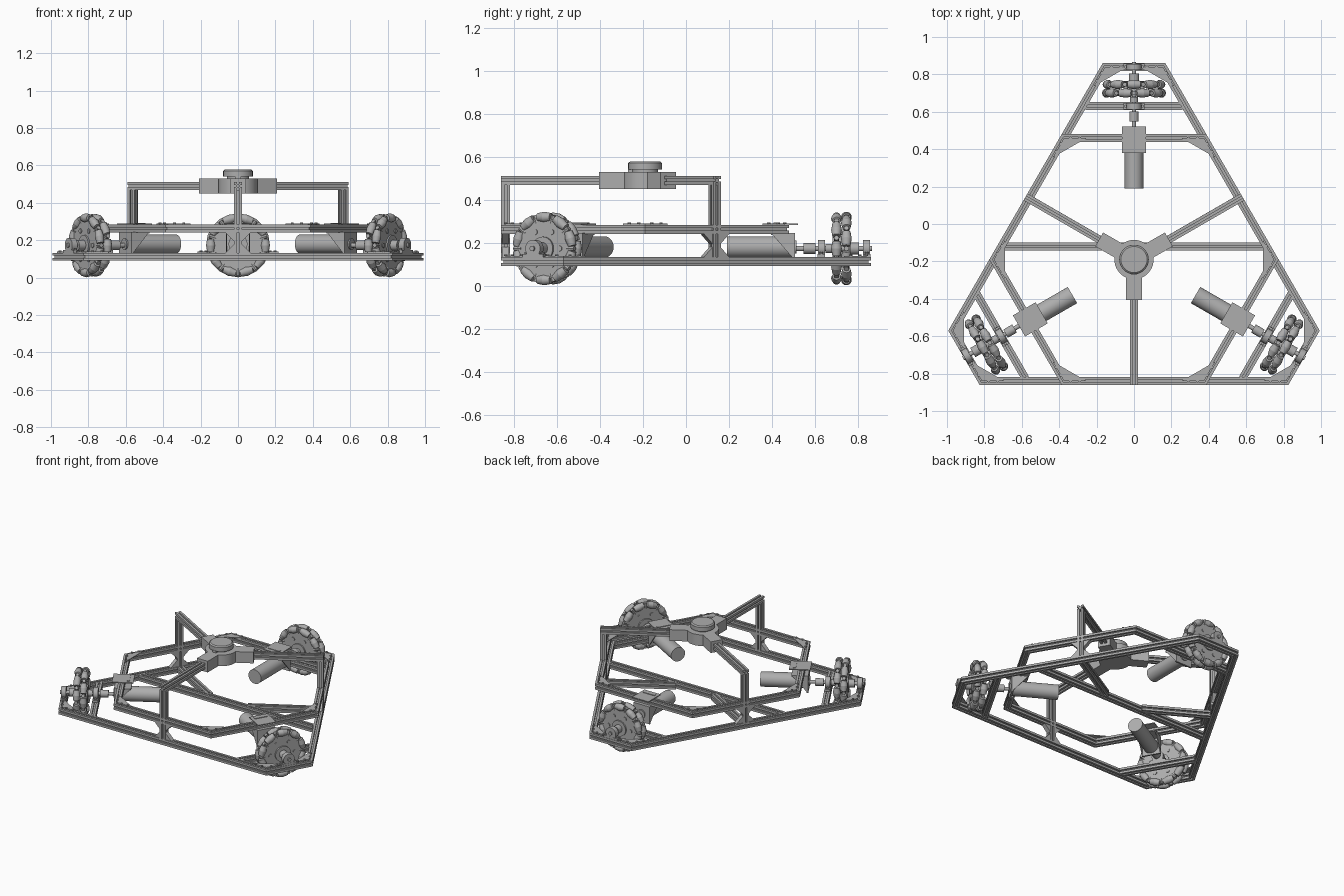
import bpy, bmesh, math
from mathutils import Vector, Matrix

cube = bpy.data.objects.get("Cube")
if cube:
    bpy.data.objects.remove(cube, do_unlink=True)

grey = bpy.data.materials.new("aluminium_grey")
grey.use_nodes = True
colour = (0.42, 0.42, 0.42, 1)
grey.diffuse_color = colour
grey.node_tree.nodes["Principled BSDF"].inputs["Base Color"].default_value = colour

CENTRE = Vector((0, -0.19, 0))      # hub of the three-fold symmetry
BAR = 0.042                         # extrusion width
LOW, MID, HIGH = 0.112, 0.262, 0.49  # heights of the three frame levels
AP = 0.649                          # distance of long sides from the hub
AXLE = 0.173
Z = Vector((0, 0, 1))


def slotted_profile(s):
    """Square section with a T-slot in each side."""
    h, g, d = s / 2, s * 0.13, s * 0.27
    side = [(-h, -h), (-g, -h), (-g, -h + d), (g, -h + d), (g, -h)]
    pts = []
    for k in range(4):
        c, n = [(1, 0), (0, 1), (-1, 0), (0, -1)][k]
        pts += [(x * c - y * n, x * n + y * c) for x, y in side]
    return pts


PROFILE = slotted_profile(BAR)


def bridge(bm, a, b):
    for i in range(len(a)):
        j = (i + 1) % len(a)
        bm.faces.new((a[i], a[j], b[j], b[i]))


def prism(bm, pts, along):
    a = [bm.verts.new(p) for p in pts]
    b = [bm.verts.new(Vector(p) + Vector(along)) for p in pts]
    bridge(bm, a, b)
    bm.faces.new(a)
    bm.faces.new(b)


def beam(bm, p, q):
    p, q = Vector(p), Vector(q)
    d = (q - p).normalized()
    up = Z if abs(d.z) < 0.5 else Vector((0, 1, 0))
    side = d.cross(up)
    prism(bm, [p + side * u + up * v for u, v in PROFILE], q - p)


def box(bm, centre, size):
    m = Matrix.Translation(centre) @ Matrix.Diagonal((*size, 1))
    bmesh.ops.create_cube(bm, size=1, matrix=m)


def cyl(bm, centre, axis, r, length, seg=32, r2=None):
    rot = Vector(axis).to_track_quat('Z', 'Y').to_matrix().to_4x4()
    bmesh.ops.create_cone(bm, cap_ends=True, segments=seg, radius1=r,
                          radius2=r if r2 is None else r2, depth=length,
                          matrix=Matrix.Translation(centre) @ rot)


def part(name, build, triple=False):
    """Make one object, or three around the hub, from a build function."""
    bm = bmesh.new()
    build(bm)
    bmesh.ops.recalc_face_normals(bm, faces=bm.faces)
    mesh = bpy.data.meshes.new(name)
    bm.to_mesh(mesh)
    bm.free()
    mesh.materials.append(grey)
    mesh.shade_smooth()
    mesh.set_sharp_from_angle(angle=math.radians(32))
    for k, where in enumerate(("back", "right", "left") if triple else ("",)):
        obj = bpy.data.objects.new(f"{where}_{name}" if where else name, mesh)
        obj.matrix_world = Matrix.Translation(CENTRE) @ Matrix.Rotation(math.radians(120 * k), 4, 'Z')
        bpy.context.collection.objects.link(obj)


def hexagon(short, long, z):
    """Corners of a hexagon with alternating side distances."""
    pts = []
    for k in range(6):
        n1, n2 = (Vector((math.cos(a), math.sin(a))) for a in
                  (math.radians(90 + 60 * k), math.radians(150 + 60 * k)))
        d1, d2 = (short, long) if k % 2 == 0 else (long, short)
        det = n1.x * n2.y - n1.y * n2.x
        pts.append(Vector(((d1 * n2.y - d2 * n1.y) / det, (d2 * n1.x - d1 * n2.x) / det, z)))
    return pts


def frame_ring(short, z):
    """Mitred loop of extrusion with gusset plates at the corners."""
    def build(bm):
        pts = hexagon(short, AP, z)
        rings = []
        for i, p in enumerate(pts):
            out = Vector((p - pts[i - 1]).normalized() - (pts[(i + 1) % 6] - p).normalized())
            out = out.normalized() / math.cos(math.radians(30))
            rings.append([bm.verts.new(p + out * u + Z * v) for u, v in PROFILE])
        for i in range(6):
            bridge(bm, rings[i - 1], rings[i])
        for i, p in enumerate(pts):
            a = (pts[i - 1] - p).normalized()
            b = (pts[(i + 1) % 6] - p).normalized()
            lift = Z * (BAR / 2)
            prism(bm, [p + lift, p + a * 0.12 + lift, p + b * 0.12 + lift], Z * 0.006)
            for d in (a, b):
                for t in (0.035, 0.085):
                    cyl(bm, p + d * t + lift + Z * 0.008, Z, 0.008, 0.008, 10)
    return build


part("lower_frame", frame_ring(1.029, LOW))
part("upper_frame", frame_ring(AP, MID))


# Floor braces: cross bar with two angled struts meeting it
def floor_braces(bm):
    beam(bm, (-0.69, 0.07, LOW), (0.69, 0.07, LOW))
    for s in (-1, 1):
        beam(bm, (s * 0.545, 0.315, LOW), (s * 0.15, 0.087, LOW))


part("floor_braces", floor_braces)


# Uprights with brackets, and arms to the hub (one per long side)
def upright(bm):
    beam(bm, (0, -AP, LOW + BAR / 2), (0, -AP, HIGH - BAR / 2))
    for s in (-1, 1):
        for z, up in ((LOW + BAR / 2, 1), (MID - BAR / 2, -1)):
            prism(bm, [(s * 0.02, -AP - 0.016, z), (s * 0.068, -AP - 0.016, z),
                       (s * 0.02, -AP - 0.016, z + up * 0.048)], (0, 0.032, 0))


part("upright", upright, True)
part("hub_arm", lambda bm: beam(bm, (0, -AP - BAR / 2, HIGH), (0, -0.15, HIGH)), True)
part("hub_bracket", lambda bm: box(bm, (0, -0.13, 0.49), (0.085, 0.17, 0.08)), True)
part("corner_crossbar", lambda bm: beam(bm, (-0.26, 0.82, LOW), (0.26, 0.82, LOW)), True)


# Central hub and round scanner
def hub(bm):
    cyl(bm, (0, 0, 0.49), Z, 0.105, 0.08, 48)


def scanner(bm):
    cyl(bm, (0, 0, 0.535), Z, 0.06, 0.02)
    cyl(bm, (0, 0, 0.556), Z, 0.079, 0.03, 48)
    cyl(bm, (0, 0, 0.574), Z, 0.079, 0.008, 48, 0.07)
    box(bm, (0, -0.07, 0.53), (0.03, 0.02, 0.03))


part("hub", hub)
part("scanner", scanner)


# Wheel: two staggered rows of barrel rollers on discs
def wheel(bm):
    for row, y in enumerate((0.89, 0.936)):
        cyl(bm, (0, y, AXLE), (0, 1, 0), 0.143, 0.02, 48)
        for k in range(10):
            a = math.tau * (k + row / 2) / 10
            radial = Vector((math.cos(a), 0, math.sin(a)))
            tangent = Vector((-math.sin(a), 0, math.cos(a)))
            c = Vector((0, y, AXLE)) + radial * 0.146
            for s in (-1, 1):
                cyl(bm, c + tangent * s * 0.0175, tangent * s, 0.025, 0.035, 16, 0.019)
            # Fork between neighbouring rollers
            b = a + math.tau / 20
            fork = Vector((math.cos(b), 0, math.sin(b)))
            cyl(bm, Vector((0, y, AXLE)) + fork * 0.142, fork, 0.012, 0.04, 8)
    cyl(bm, (0, 0.913, AXLE), (0, 1, 0), 0.055, 0.085)
    for k in range(6):
        a = math.tau * k / 6
        cyl(bm, (0.088 * math.cos(a), 0.913, AXLE + 0.088 * math.sin(a)), (0, 1, 0), 0.013, 0.076, 12)


part("wheel", wheel, True)


# Drive shaft with coupling and collars
def shaft(bm):
    for y, r, length in ((0.85, 0.012, 0.41), (0.765, 0.025, 0.055),
                         (0.855, 0.022, 0.03), (0.975, 0.028, 0.04)):
        cyl(bm, (0, y, AXLE), (0, 1, 0), r, length, 24)


part("drive_shaft", shaft, True)


# Pillow bearings on the crossbar and on the outer bar
def bearings(bm):
    for y in (0.82, 1.03):
        box(bm, (0, y, 0.14), (0.11, 0.035, 0.014))
        box(bm, (0, y, 0.16), (0.066, 0.033, 0.03))
        cyl(bm, (0, y, AXLE), (0, 1, 0), 0.04, 0.033)
        for s in (-1, 1):
            cyl(bm, (s * 0.045, y, 0.15), Z, 0.008, 0.012, 10)


part("bearings", bearings, True)


# Motor and its angle mount below the upper frame
def motor(bm):
    cyl(bm, (0, 0.53, 0.18), (0, 1, 0), 0.05, 0.3, 40)
    cyl(bm, (0, 0.692, 0.18), (0, 1, 0), 0.03, 0.024)


def motor_mount(bm):
    box(bm, (0, 0.69, 0.183), (0.13, 0.012, 0.125))
    box(bm, (0, 0.64, 0.24), (0.13, 0.11, 0.008))
    box(bm, (0, 0.64, 0.286), (0.13, 0.14, 0.006))
    box(bm, (0, 0.605, 0.29), (0.09, 0.018, 0.006))
    for s in (-1, 1):
        prism(bm, [(s * 0.06, 0.69, 0.125), (s * 0.06, 0.69, 0.24),
                   (s * 0.06, 0.59, 0.24)], (s * 0.005, 0, 0))


part("motor", motor, True)
part("motor_mount", motor_mount, True)
